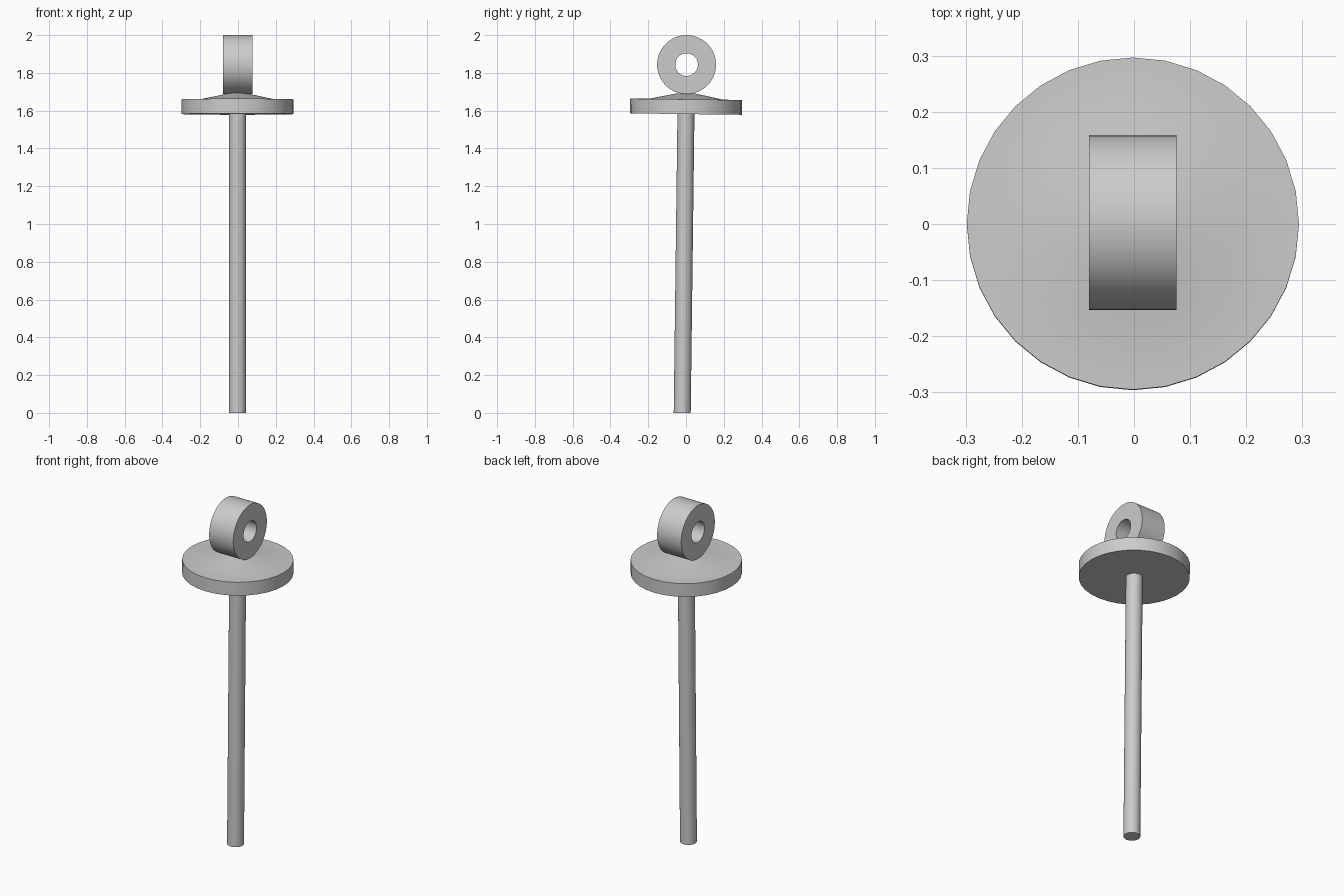
import bpy, bmesh, math
from mathutils import Matrix, Vector

cube = bpy.data.objects.get("Cube")
if cube:
    bpy.data.objects.remove(cube, do_unlink=True)

GREY = (0.6, 0.6, 0.6, 1)
metal = bpy.data.materials.new("plain_grey")
metal.use_nodes = True
metal.diffuse_color = GREY
metal.node_tree.nodes["Principled BSDF"].inputs["Base Color"].default_value = GREY

# The whole pin leans very slightly towards the back
lean = Matrix.Translation((-0.002, -0.02, 0)) @ Matrix.Rotation(-0.0125, 4, "X")


def lathe(name, profile, segments, closed=False, place=Matrix()):
    """Spin a (radius, height) profile around z."""
    bm = bmesh.new()
    verts = [bm.verts.new((r, 0, z)) for r, z in profile]
    pairs = list(zip(verts, verts[1:]))
    if closed:
        pairs.append((verts[-1], verts[0]))
    edges = [bm.edges.new(p) for p in pairs]
    bmesh.ops.spin(bm, geom=verts + edges, cent=(0, 0, 0), axis=(0, 0, 1),
                   angle=math.tau, steps=segments)
    bmesh.ops.remove_doubles(bm, verts=bm.verts, dist=1e-5)
    bmesh.ops.recalc_face_normals(bm, faces=bm.faces)
    bm.transform(lean @ place)
    mesh = bpy.data.meshes.new(name)
    bm.to_mesh(mesh)
    bm.free()
    mesh.materials.append(metal)
    obj = bpy.data.objects.new(name, mesh)
    bpy.context.collection.objects.link(obj)
    bpy.ops.object.select_all(action="DESELECT")
    obj.select_set(True)
    bpy.context.view_layer.objects.active = obj
    bpy.ops.object.shade_smooth_by_angle(angle=math.radians(35))
    return obj


# Long straight rod
lathe("rod", [(0, 0), (0.045, 0), (0.045, 1.6), (0, 1.6)], 32)

# Round collar with a shallow cone on top
lathe("collar", [(0, 1.582), (0.296, 1.582), (0.296, 1.66), (0.195, 1.661),
                 (0.04, 1.693), (0, 1.699)], 32)

# Thick ring with its hole running sideways
upright = Matrix.Translation(Vector((0, 0, 1.844))) @ Matrix.Rotation(math.pi / 2, 4, "Y")
lathe("ring", [(0.06, -0.078), (0.156, -0.078), (0.156, 0.078), (0.06, 0.078)],
      64, closed=True, place=upright)
